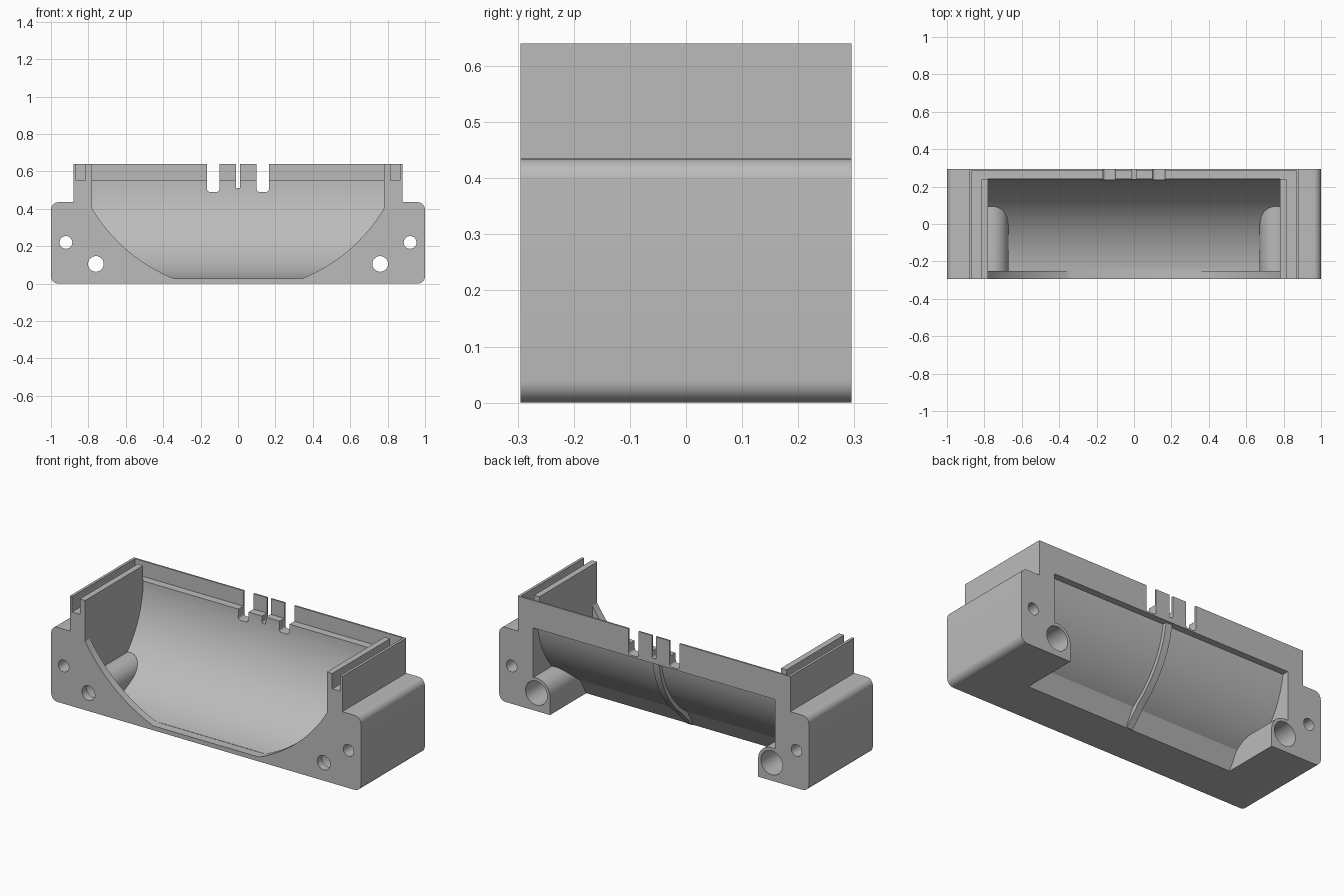
import bpy, bmesh
from math import sin, cos, pi, radians, asin, acos
from mathutils import Vector

cube = bpy.data.objects.get("Cube")
if cube:
    bpy.data.objects.remove(cube, do_unlink=True)

grey = bpy.data.materials.new("matte_grey")
grey.use_nodes = True
grey.diffuse_color = (0.5, 0.5, 0.5, 1)
grey.node_tree.nodes["Principled BSDF"].inputs["Base Color"].default_value = (0.5, 0.5, 0.5, 1)


def arc(cx, cy, r, a0, a1, n=32):
    return [(cx + r * cos(a0 + (a1 - a0) * i / n), cy + r * sin(a0 + (a1 - a0) * i / n))
            for i in range(n + 1)]


def rounded(corners, n=8):
    """Polygon of (u, v, radius) with right-angled corners rounded."""
    out = []
    for i, (u, v, r) in enumerate(corners):
        p = Vector((u, v))
        if r == 0:
            out.append((u, v))
            continue
        a = (Vector(corners[i - 1][:2]) - p).normalized()
        b = (Vector(corners[(i + 1) % len(corners)][:2]) - p).normalized()
        for k in range(n + 1):
            t = pi / 2 * k / n
            out.append(tuple(p + a * r * (1 - sin(t)) + b * r * (1 - cos(t))))
    return out


def extrude(name, profile, axis, lo, hi):
    """Prism: 'y' takes an x-z profile, 'x' takes a y-z profile."""
    bm = bmesh.new()
    place = (lambda u, v, d: (u, d, v)) if axis == 'y' else (lambda u, v, d: (d, u, v))
    face = bm.faces.new([bm.verts.new(place(u, v, lo)) for u, v in profile])
    geo = bmesh.ops.extrude_face_region(bm, geom=[face])
    moved = [g for g in geo['geom'] if isinstance(g, bmesh.types.BMVert)]
    bmesh.ops.translate(bm, verts=moved, vec=place(0, 0, hi - lo))
    bmesh.ops.recalc_face_normals(bm, faces=bm.faces)
    mesh = bpy.data.meshes.new(name)
    bm.to_mesh(mesh)
    bm.free()
    mesh.materials.append(grey)
    ob = bpy.data.objects.new(name, mesh)
    bpy.context.collection.objects.link(ob)
    return ob


def box(name, x0, x1, y0, y1, z0, z1):
    return extrude(name, [(x0, z0), (x1, z0), (x1, z1), (x0, z1)], 'y', y0, y1)


def disc(x, z, r):
    return arc(x, z, r, 0, 2 * pi, 40)[:-1]


FRONT, BACK, TOP = -0.295, 0.295, 0.64
AY, AZ, R_IN, R_OUT = -0.295, 0.56, 0.535, 0.557   # trough axis and radii

# Body: stepped front outline run from front to back
half = [(1, 0, 0.04), (1, 0.435, 0.04), (0.88, 0.435, 0), (0.88, TOP, 0)]
outline = half + [(-x, z, r) for x, z, r in reversed(half)]
body = extrude("cradle_body", rounded(outline), 'y', FRONT, BACK)
steps = []


def cut(ob):
    steps.append(('DIFFERENCE', ob))


def join(ob):
    steps.append(('UNION', ob))


# Trough hollow
inner = arc(AY, AZ, R_IN, acos(0.045 / R_IN) * -1, 0, 48)
cut(extrude("trough_cutter", inner + [(0.24, 0.8), (-0.25, 0.8)], 'x', -0.78, 0.78))

# Open underside behind the floor, leaving a thin curved shell
top_angle = -asin((AZ - 0.48) / R_OUT)
outer = arc(AY, AZ, R_OUT, radians(-56), top_angle, 40)
cut(extrude("underside_cutter", [(-0.05, -0.02), (-0.04, 0)] + outer + [(0.4, 0.48), (0.4, -0.02)],
            'x', -0.78, 0.78))

# Front wall opening with curved flanks
a = acos(0.78 / 0.91)
b = acos(0.34 / 0.91)
opening = ([(0.78, 0.8)] + arc(0, 0.87, 0.91, -a, -b, 24)
           + arc(0, 0.87, 0.91, b - pi, a - pi, 24) + [(-0.78, 0.8)])
cut(extrude("front_opening_cutter", opening, 'y', -0.4, -0.245))

# Panel groove round the sides and back
for s in (-1, 1):
    x0, x1 = sorted((s * 0.815, s * 0.865))
    cut(box("side_groove_cutter", x0, x1, -0.4, 0.285, 0.55, 0.8))
cut(box("back_groove_cutter", -0.864, 0.864, 0.238, 0.285, 0.55, 0.8))

# Cable notches and the centre slit in the back rim
for x0, x1, z, r in ((-0.165, -0.1, 0.49, 0.015), (0.1, 0.165, 0.49, 0.015), (-0.012, 0.012, 0.51, 0.006)):
    notch = rounded([(x0, z, r), (x1, z, r), (x1, 0.8, 0), (x0, 0.8, 0)])
    cut(extrude("notch_cutter", notch, 'y', 0.2, 0.4))

# Screw bosses with round tops, then their stepped holes
for s in (-1, 1):
    boss = arc(s * 0.76, 0.105, 0.088, 0, pi, 32)
    boss += [(s * 0.76 - 0.088, 0), (s * 0.76 + 0.088, 0)]
    join(extrude("screw_boss", boss, 'y', -0.27, BACK))

# Stiffening rib under the shell
rib = ([(-0.1, 0.01), (-0.035, 0.0)] + arc(AY, AZ, 0.58, radians(-52), radians(-8), 24)
       + [(0.28, 0.49), (0.24, 0.49)] + arc(AY, AZ, 0.545, radians(-8), radians(-62), 24))
join(extrude("centre_rib", rib, 'x', -0.02, 0.02))

for s in (-1, 1):
    cut(extrude("boss_bore_cutter", disc(s * 0.76, 0.105, 0.07), 'y', -0.25, 0.4))
    cut(extrude("boss_hole_cutter", disc(s * 0.76, 0.105, 0.042), 'y', -0.4, -0.2))
    cut(extrude("bolt_hole_cutter", disc(s * 0.92, 0.22, 0.034), 'y', -0.4, 0.4))

# Apply all the cuts and joins in order
for operation, helper in steps:
    mod = body.modifiers.new(helper.name, 'BOOLEAN')
    mod.operation = operation
    mod.solver = 'EXACT'
    mod.object = helper
deps = bpy.context.evaluated_depsgraph_get()
result = bpy.data.meshes.new_from_object(body.evaluated_get(deps))
body.modifiers.clear()
body.data = result
for _, helper in steps:
    bpy.data.objects.remove(helper, do_unlink=True)

bpy.ops.object.select_all(action='DESELECT')
body.select_set(True)
bpy.context.view_layer.objects.active = body
bpy.ops.object.shade_smooth_by_angle(angle=radians(25))
